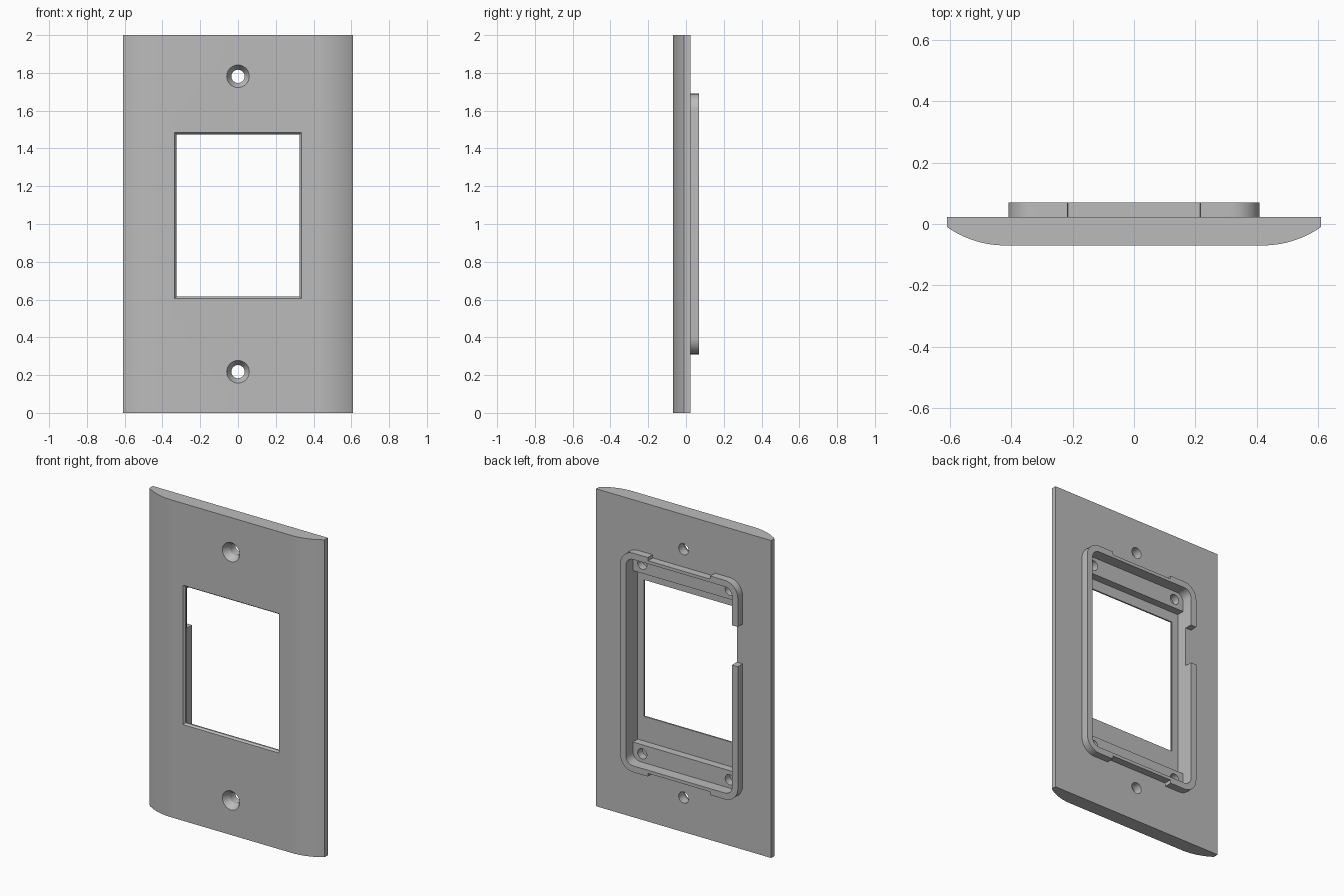
import bpy, bmesh, math
from mathutils import Matrix, Vector

cube = bpy.data.objects.get("Cube")
if cube:
    bpy.data.objects.remove(cube, do_unlink=True)

FRONT, BACK, RIM = -0.07, 0.023, 0.07   # depths of plate front, plate back, frame rim
FLOOR, LEDGE = -0.048, 0.0              # depths of pocket floor and screw ledges

grey = bpy.data.materials.new("plain_grey")
grey.use_nodes = True
grey.diffuse_color = (0.5, 0.5, 0.5, 1)
grey.node_tree.nodes["Principled BSDF"].inputs["Base Color"].default_value = (0.5, 0.5, 0.5, 1)


def finish(name, bm):
    bmesh.ops.recalc_face_normals(bm, faces=bm.faces)
    mesh = bpy.data.meshes.new(name)
    bm.to_mesh(mesh)
    bm.free()
    mesh.materials.append(grey)
    obj = bpy.data.objects.new(name, mesh)
    bpy.context.collection.objects.link(obj)
    return obj


def prism(name, points, offset):
    """Extrude a closed outline of 3D points along offset."""
    bm = bmesh.new()
    face = bm.faces.new([bm.verts.new(p) for p in points])
    ext = bmesh.ops.extrude_face_region(bm, geom=[face])
    verts = [g for g in ext["geom"] if isinstance(g, bmesh.types.BMVert)]
    bmesh.ops.translate(bm, vec=Vector(offset), verts=verts)
    return finish(name, bm)


def panel(name, hx, z0, z1, y0, y1, radius=0.0):
    """Block with rounded corners, centred on x, facing y."""
    points = []
    for k, (sx, z) in enumerate(((1, z1), (-1, z1), (-1, z0), (1, z0))):
        cx = sx * (hx - radius)
        cz = z - radius if z == z1 else z + radius
        steps = 8 if radius else 0
        for i in range(steps + 1):
            a = (k + i / max(steps, 1)) * math.pi / 2
            points.append((cx + radius * math.cos(a), y0, cz + radius * math.sin(a)))
    return prism(name, points, (0, y1 - y0, 0))


def cone(name, x, z, y0, y1, r0, r1):
    """Round cutter along y, radius r0 at y0 and r1 at y1."""
    bm = bmesh.new()
    turn = Matrix.Translation((x, (y0 + y1) / 2, z)) @ Matrix.Rotation(-math.pi / 2, 4, "X")
    bmesh.ops.create_cone(bm, cap_ends=True, segments=32, radius1=r0, radius2=r1,
                          depth=y1 - y0, matrix=turn)
    return finish(name, bm)


def combine(target, other, operation):
    mod = target.modifiers.new("combine", "BOOLEAN")
    mod.operation, mod.object, mod.solver = operation, other, "EXACT"
    bpy.context.view_layer.objects.active = target
    bpy.ops.object.modifier_apply(modifier=mod.name)
    bpy.data.objects.remove(other, do_unlink=True)


# Wall plate: flat front with curved shoulders, swept upwards
half, flat, shoulder = 0.61, 0.42, -0.01
dx, dy = half - flat, shoulder - FRONT
radius = (dx * dx + dy * dy) / (2 * dy)
sweep = math.asin(dx / radius)
curve = [(flat + radius * math.sin(sweep * i / 12),
          FRONT + radius * (1 - math.cos(sweep * i / 12))) for i in range(13)]
profile = [(x, y, 0) for x, y in curve] + [(half, BACK, 0), (-half, BACK, 0)]
profile += [(-x, y, 0) for x, y in reversed(curve)]
plate = prism("wall_plate", profile, (0, 0, 2))

# Raised frame on the back, with outer recesses at top and bottom
frame = panel("back_frame", 0.41, 0.31, 1.69, BACK - 0.02, RIM, 0.09)
for s in (1, -1):
    outline = [(-0.225, 0.42), (0.225, 0.42), (0.215, 0.36 + 0.31), (-0.215, 0.36 + 0.31)]
    notch = prism("frame_notch", [(x, BACK - 0.05, 1 + s * (0.75 if z < 0.5 else z))
                                  for x, z in outline], (0, 0.2, 0))
    combine(frame, notch, "DIFFERENCE")
combine(plate, frame, "UNION")

# Pocket: shallow to the screw ledges, deep between them
combine(plate, panel("shallow_pocket", 0.37, 0.35, 1.65, LEDGE, 0.2, 0.05), "DIFFERENCE")
combine(plate, panel("deep_pocket", 0.37, 0.46, 1.54, FLOOR, 0.1), "DIFFERENCE")

# Window with a slightly flared front edge
combine(plate, panel("window", 0.326, 0.615, 1.475, -0.2, 0.2), "DIFFERENCE")
bm = bmesh.new()
bmesh.ops.create_cube(bm, size=1)
for v in bm.verts:
    front = v.co.y < 0
    grow = 0.012 if front else 0.0
    v.co = (math.copysign(0.326 + grow, v.co.x), FRONT - 0.004 if front else FRONT + 0.012,
            1.045 + math.copysign(0.43 + grow, v.co.z))
combine(plate, finish("window_flare", bm), "DIFFERENCE")

# Side gap in the frame on the model's right
gap = panel("side_gap", 0.06, 1.17, 1.42, BACK, 0.2)
gap.data.transform(Matrix.Translation((-0.4, 0, 0)))
combine(plate, gap, "DIFFERENCE")

# Countersunk mounting holes and blind ledge holes
for s in (1, -1):
    z = 1 + s * 0.782
    combine(plate, cone("mount_hole", 0, z, -0.2, 0.2, 0.035, 0.035), "DIFFERENCE")
    combine(plate, cone("countersink", 0, z, FRONT - 0.01, FRONT + 0.04, 0.066, 0.035), "DIFFERENCE")
    for x in (0.305, -0.305):
        combine(plate, cone("ledge_hole", x, 1 + s * 0.597, FLOOR, 0.02, 0.032, 0.032), "DIFFERENCE")

# Smooth curved faces, sharp edges kept
bpy.ops.object.select_all(action="DESELECT")
plate.select_set(True)
bpy.context.view_layer.objects.active = plate
bpy.ops.object.shade_smooth_by_angle(angle=math.radians(20))
